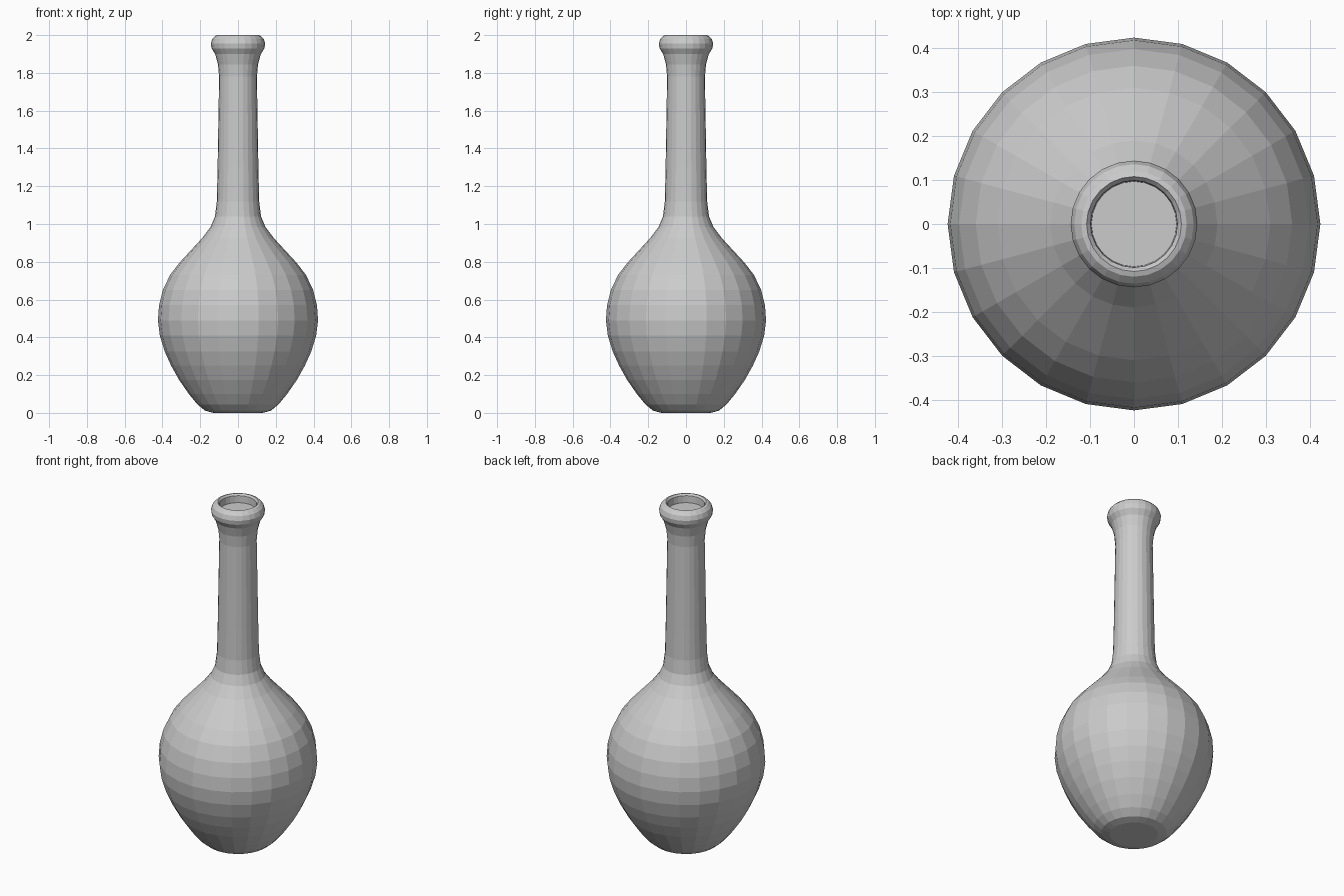
import bpy
import bmesh
from math import cos, sin, tau

cube = bpy.data.objects.get("Cube")
if cube:
    bpy.data.objects.remove(cube, do_unlink=True)

SIDES = 24

# Outline as (radius, height): foot, belly, shoulder, neck, rolled lip, sunken mouth
PROFILE = [
    (.13, 0), (.175, .012), (.215, .045), (.26, .1), (.312, .175), (.354, .25),
    (.388, .325), (.414, .41), (.424, .49), (.418, .57), (.398, .65),
    (.36, .73), (.31, .795), (.25, .86), (.19, .925), (.145, .985),
    (.122, 1.04), (.112, 1.12), (.108, 1.3), (.103, 1.6), (.1, 1.78),
    (.106, 1.845), (.121, 1.9), (.14, 1.93), (.144, 1.955), (.136, 1.98),
    (.12, 1.996), (.108, 2), (.099, 1.99), (.097, 1.95),
]


def lathe(name, profile, material):
    """Sweep the outline around z and close both ends with flat discs."""
    bm = bmesh.new()
    rings = [[bm.verts.new((r * cos(tau * i / SIDES), r * sin(tau * i / SIDES), z))
              for i in range(SIDES)] for r, z in profile]
    for low, high in zip(rings, rings[1:]):
        for i in range(SIDES):
            j = (i + 1) % SIDES
            bm.faces.new((low[i], low[j], high[j], high[i]))
    bm.faces.new(rings[0][::-1])
    bm.faces.new(rings[-1])
    mesh = bpy.data.meshes.new(name)
    bm.to_mesh(mesh)
    bm.free()
    mesh.materials.append(material)
    obj = bpy.data.objects.new(name, mesh)
    bpy.context.collection.objects.link(obj)
    return obj


# Plain grey clay
grey = bpy.data.materials.new("plain_grey")
grey.use_nodes = True
colour = (.6, .6, .6, 1)
grey.diffuse_color = colour
grey.node_tree.nodes["Principled BSDF"].inputs["Base Color"].default_value = colour

# Long-necked bottle, flat shaded
lathe("bottle", PROFILE, grey)
